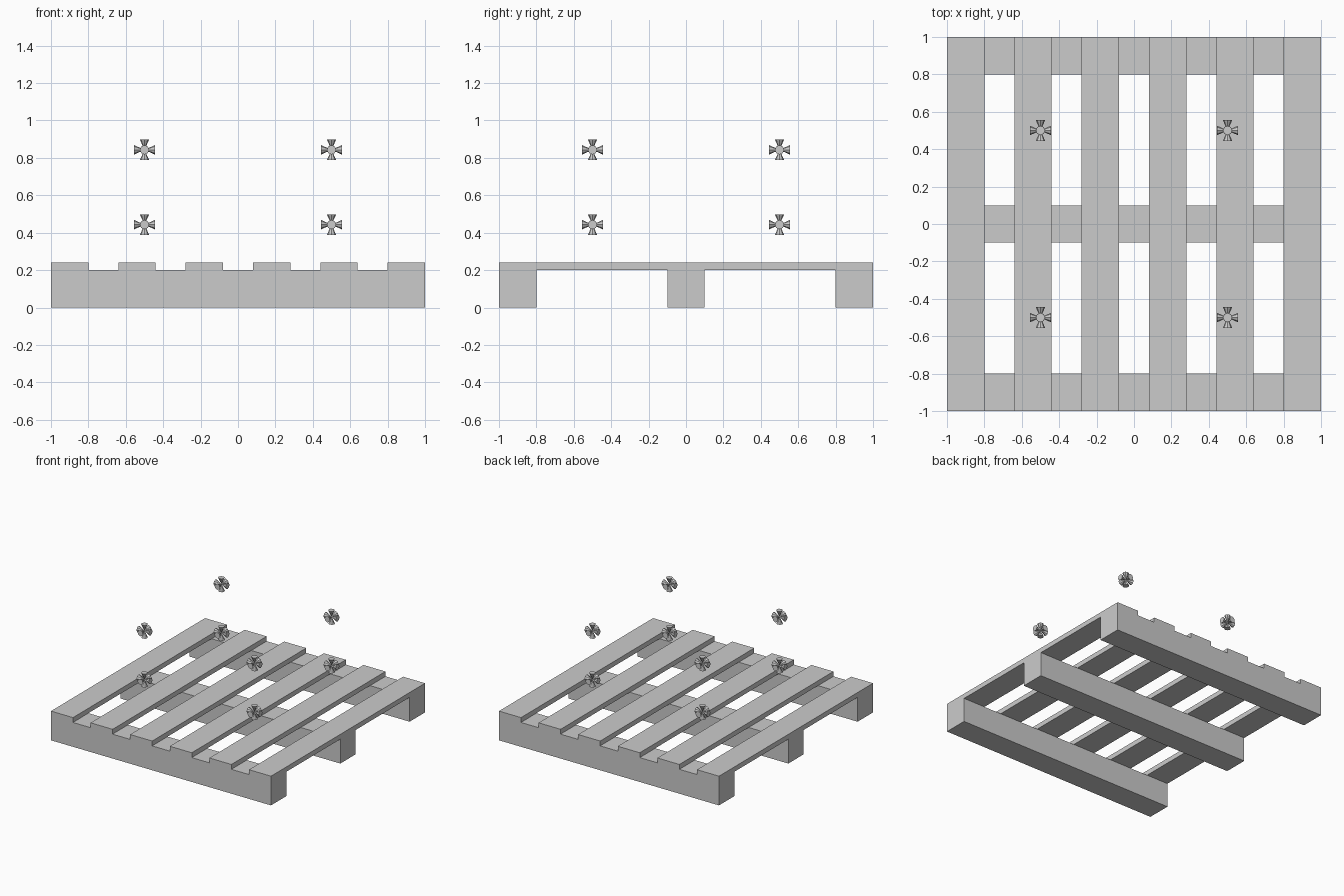
import bpy, bmesh
from math import pi
from mathutils import Matrix, Vector

if "Cube" in bpy.data.objects:
    bpy.data.objects.remove(bpy.data.objects["Cube"])


def box(name, lo, hi):
    lo, hi = Vector(lo), Vector(hi)
    bm = bmesh.new()
    bmesh.ops.create_cube(bm, size=1)
    bmesh.ops.scale(bm, vec=hi - lo, verts=bm.verts)
    bmesh.ops.translate(bm, vec=(lo + hi) / 2, verts=bm.verts)
    return add(name, bm)


def add(name, bm, location=(0, 0, 0)):
    mesh = bpy.data.meshes.new(name)
    bm.to_mesh(mesh)
    bm.free()
    obj = bpy.data.objects.new(name, mesh)
    obj.location = location
    bpy.context.collection.objects.link(obj)
    return obj


def cone_star(name, location, reach=0.055, radius=0.025, sides=8):
    # six cones, tips meeting in the middle, flat bases facing outwards
    bm = bmesh.new()
    for d in ((1, 0, 0), (-1, 0, 0), (0, 1, 0), (0, -1, 0), (0, 0, 1), (0, 0, -1)):
        turn = Vector(d).to_track_quat('Z', 'Y').to_matrix().to_4x4()
        place = turn @ Matrix.Translation((0, 0, reach / 2)) @ Matrix.Rotation(pi, 4, 'X')
        bmesh.ops.create_cone(bm, cap_ends=True, segments=sides, radius1=radius,
                              radius2=0, depth=reach, matrix=place)
    return add(name, bm, location)


# three bearers running left to right
for name, y in (("front_bearer", -0.9), ("middle_bearer", 0), ("back_bearer", 0.9)):
    box(name, (-1, y - 0.1, 0), (1, y + 0.1, 0.2))

# six deck slats running front to back
for i, x in enumerate((-0.9, -0.54, -0.18, 0.18, 0.54, 0.9)):
    box(f"deck_slat_{i + 1}", (x - 0.1, -1, 0.2), (x + 0.1, 1, 0.24))

# two layers of floating position markers
for z in (0.443, 0.843):
    for x in (-0.5, 0.5):
        for y in (-0.5, 0.5):
            cone_star("marker", (x, y, z))
